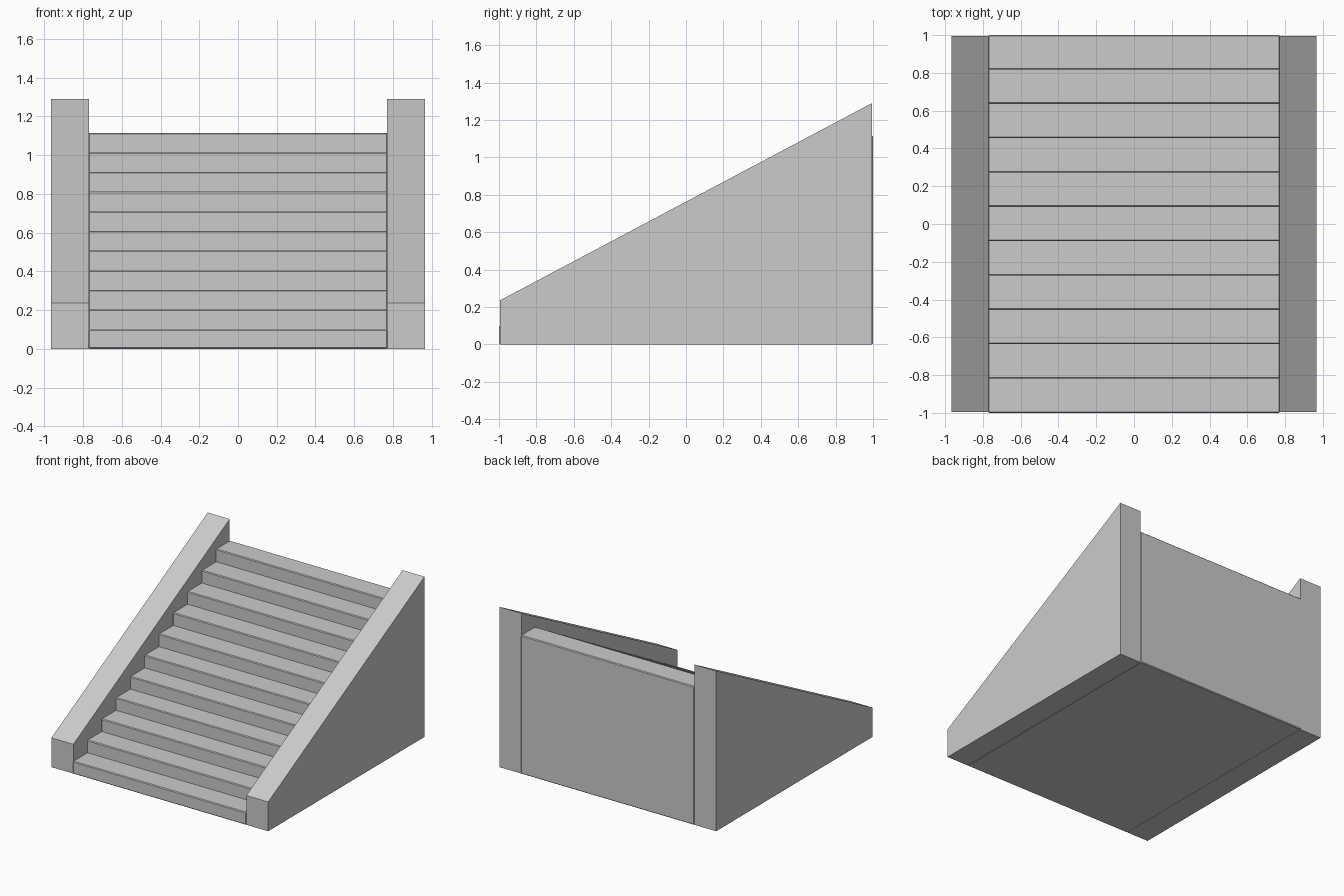
import bpy, bmesh

if "Cube" in bpy.data.objects:
    bpy.data.objects.remove(bpy.data.objects["Cube"])

STEPS = 11
DEPTH = 2.0 / STEPS
RISE = 1.115 / STEPS
BEVEL = 0.006


def extrude_profile(name, profile, x0, x1, bevel=0.0):
    """Solid made by extruding a (y, z) profile from x0 to x1."""
    bm = bmesh.new()
    face = bm.faces.new([bm.verts.new((x0, y, z)) for y, z in profile])
    side = bmesh.ops.extrude_face_region(bm, geom=[face])["geom"]
    moved = [g for g in side if isinstance(g, bmesh.types.BMVert)]
    bmesh.ops.translate(bm, verts=moved, vec=(x1 - x0, 0, 0))
    bmesh.ops.recalc_face_normals(bm, faces=bm.faces[:])
    if bevel:
        outer = [e for e in bm.edges if e.is_convex]
        bmesh.ops.bevel(bm, geom=outer, offset=bevel, segments=1,
                        profile=0.5, affect='EDGES')
    mesh = bpy.data.meshes.new(name)
    bm.to_mesh(mesh)
    bm.free()
    obj = bpy.data.objects.new(name, mesh)
    bpy.context.collection.objects.link(obj)
    return obj


# Staircase: one solid with softened step edges
stairs = [(1.0, 0.0), (-1.0, 0.0)]
for i in range(STEPS):
    y = -1.0 + i * DEPTH
    z = (i + 1) * RISE
    stairs += [(y, z), (y + DEPTH, z)]
extrude_profile("stairs", stairs, -0.773, 0.773, BEVEL)

# Sloping side walls
wall = [(-0.994, 0.0), (0.994, 0.0), (0.994, 1.29), (-0.994, 0.236)]
for label, s in (("left", -1), ("right", 1)):
    extrude_profile(label + "_wall", wall, s * 0.77, s * 0.965)
